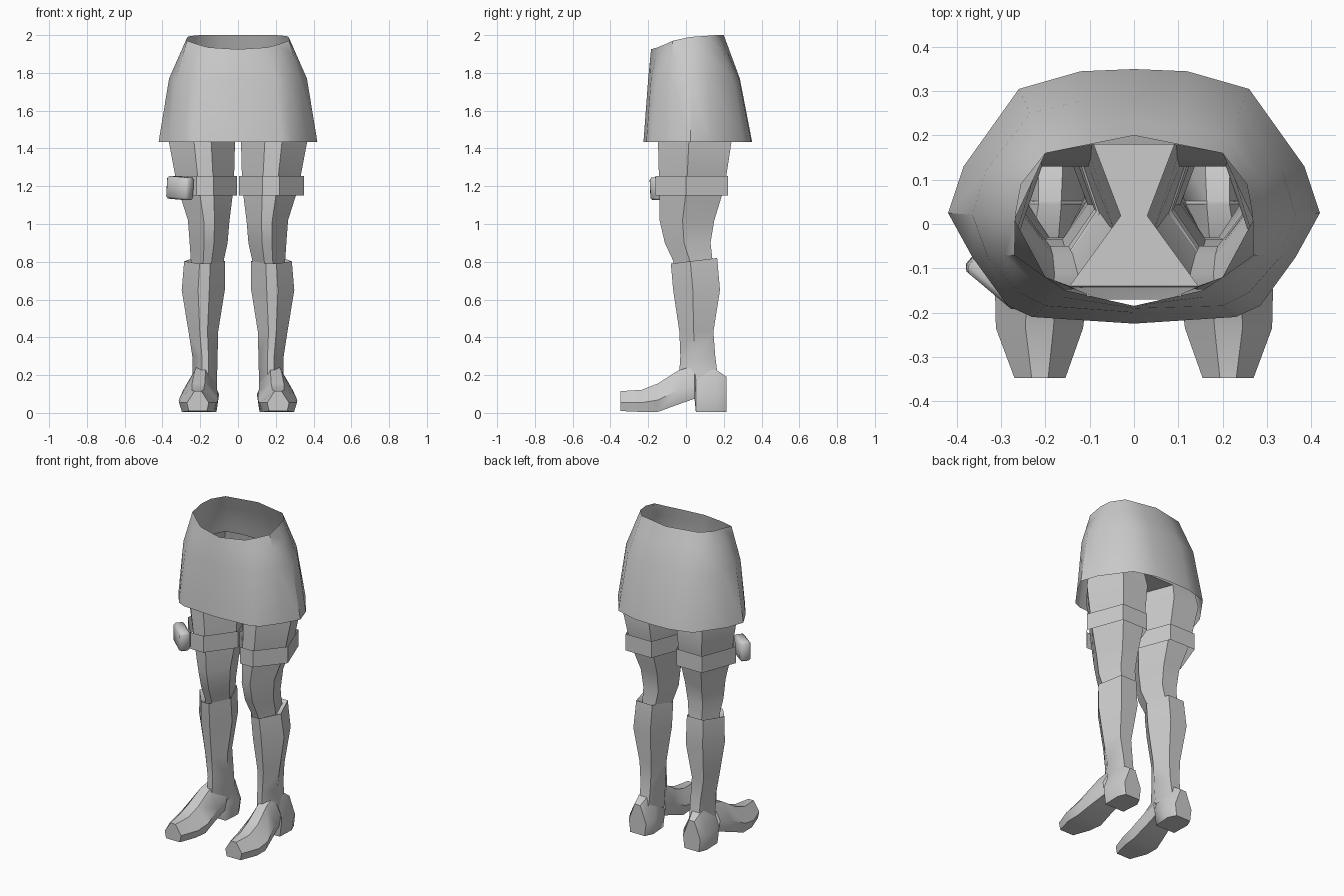
import bpy, bmesh, math
from mathutils import Matrix, Vector

if "Cube" in bpy.data.objects:
    bpy.data.objects.remove(bpy.data.objects["Cube"])

grey = bpy.data.materials.new("plain_grey")
grey.diffuse_color = (0.6, 0.6, 0.6, 1)
grey.use_nodes = True
grey.node_tree.nodes["Principled BSDF"].inputs["Base Color"].default_value = grey.diffuse_color


def finish(name, bm, angle=40):
    bmesh.ops.recalc_face_normals(bm, faces=bm.faces)
    me = bpy.data.meshes.new(name)
    bm.to_mesh(me)
    bm.free()
    ob = bpy.data.objects.new(name, me)
    bpy.context.collection.objects.link(ob)
    me.materials.append(grey)
    bpy.ops.object.select_all(action='DESELECT')
    ob.select_set(True)
    bpy.context.view_layer.objects.active = ob
    bpy.ops.object.shade_smooth_by_angle(angle=math.radians(angle))
    return ob


def loft(bm, rings, cap_start=False, cap_end=False):
    vs = [[bm.verts.new(p) for p in r] for r in rings]
    for a, b in zip(vs, vs[1:]):
        n = len(a)
        for i in range(n):
            bm.faces.new((a[i], a[(i + 1) % n], b[(i + 1) % n], b[i]))
    if cap_start:
        bm.faces.new(vs[0])
    if cap_end:
        bm.faces.new(vs[-1])
    return vs


def leg_ring(s, z, xi, xo, yf, yb, tilt=0.0):
    """Six-sided leg section: front pair, outer, back pair, inner."""
    w, d = xo - xi, yb - yf
    pts = [(.36, 0), (.62, 0), (1, .42), (.76, 1), (.24, 1), (0, .44)]
    return [(s * (xi + u * w), yf + v * d, z + tilt * (v - .5)) for u, v in pts]


# Skirt: half outlines from back to front, mirrored into full rings
hem = [(0, .35), (.12, .345), (.26, .305), (.385, .13), (.42, .025),
       (.365, -.075), (.285, -.185), (.23, -.21), (0, -.225)]
hip = [(0, .285), (.11, .28), (.235, .25), (.335, .12), (.365, .02),
       (.33, -.075), (.26, -.155), (.2, -.185), (0, -.2)]
waist = [(0, .2), (.1, .18), (.2, .16), (.255, .09), (.268, .02),
         (.27, -.07), (.21, -.113), (.155, -.15), (0, -.185)]
waist_z = [2, 2, 2, 1.995, 1.99, 1.97, 1.95, 1.935, 1.925]


def full(half):
    return half + [(-x, y, z) for x, y, z in half[-2:0:-1]]


low = [(x, y, 1.435) for x, y in hem]
mid = [(x, y, 1.77) for x, y in hip]
top = [(x, y, z) for (x, y), z in zip(waist, waist_z)]
upper = [tuple(Vector(t).lerp(Vector(m), .38)) for t, m in zip(top, mid)]
bm = bmesh.new()
loft(bm, [full(low), full(mid), full(upper), full(top)])
finish("skirt", bm)

# Thighs joined by a hip shell hidden under the skirt
bm = bmesh.new()
tops = []
for s in (1, -1):
    vs = loft(bm, [leg_ring(s, *r) for r in [
        (.74, .09, .25, -.05, .14), (.81, .075, .25, -.07, .14),
        (.90, .055, .256, -.112, .13), (1.02, .045, .265, -.14, .15),
        (1.2, .022, .322, -.142, .205), (1.43, .016, .365, -.148, .24),
        (1.52, .03, .35, -.14, .22)]])
    rim = [bm.verts.new((s * x, y, 1.78)) for x, y in
           [(.08, -.17), (.2, -.12), (.27, .01), (.2, .16), (.09, .18)]]
    t = vs[-1]
    for i in range(4):
        bm.faces.new((t[i], t[i + 1], rim[i + 1], rim[i]))
    tops.append([rim[0], t[0], t[5], t[4], rim[4]])
for i in range(4):
    a, b = tops
    bm.faces.new((a[i], a[i + 1], b[i + 1], b[i]))
finish("legs_and_hips", bm, 50)

for s, side in ((1, "left"), (-1, "right")):
    # Thigh strap: open ring
    bm = bmesh.new()
    loft(bm, [leg_ring(s, z, .005, .35, -.162, .222) for z in (1.15, 1.255)])
    finish(side + "_thigh_strap", bm, 30)

    # Boot shaft
    bm = bmesh.new()
    loft(bm, [leg_ring(s, *r) for r in [
        (.14, .11, .25, -.03, .18), (.22, .11, .24, -.035, .165),
        (.30, .108, .242, -.03, .155), (.43, .105, .262, -.035, .145),
        (.65, .07, .298, -.068, .18), (.805, .07, .285, -.08, .165, .03),
        (.79, .085, .25, -.06, .145, .03)]])
    finish(side + "_boot_shaft", bm, 50)

    # Boot foot with arch and heel: sections from toe to back
    bm = bmesh.new()
    rings = []
    for y, x0, x1, z0, z1 in [
            (-.348, .155, .27, .01, .115), (-.235, .115, .312, .005, .122),
            (-.15, .105, .314, .005, .155), (-.04, .11, .29, .045, .225),
            (.045, .11, .27, .075, .25), (.052, .11, .27, .005, .25),
            (.165, .10, .275, .005, .225), (.215, .13, .25, .005, .19)]:
        w, h = x1 - x0, z1 - z0
        rings.append([(s * (x0 + u * w), y, z0 + v * h) for u, v in
                      [(.08, 0), (.92, 0), (1, .42), (.66, 1), (.34, 1), (0, .42)]])
    loft(bm, rings, True, True)
    finish(side + "_boot_foot", bm, 45)

# Small pouch on one strap
bm = bmesh.new()
bmesh.ops.create_cube(bm, size=1)
bmesh.ops.scale(bm, vec=(.15, .065, .12), verts=bm.verts)
bmesh.ops.bevel(bm, geom=bm.edges[:], offset=.012, segments=1, affect='EDGES')
bmesh.ops.transform(bm, verts=bm.verts, matrix=Matrix.Translation((-.307, -.125, 1.19))
                    @ Matrix.Rotation(math.radians(-40), 4, 'Z')
                    @ Matrix.Rotation(math.radians(4), 4, 'Y'))
finish("pouch", bm, 60)
